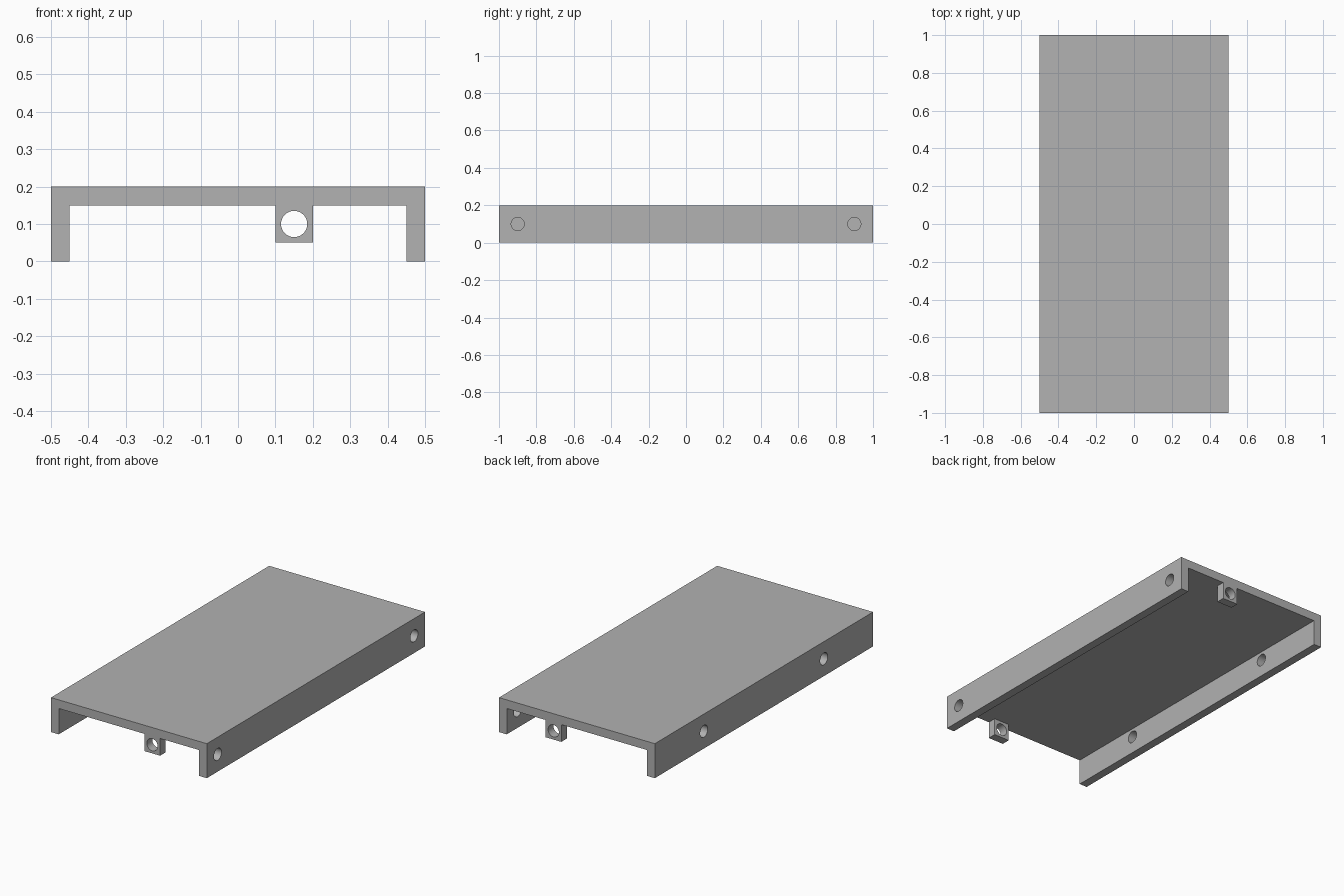
import bpy
import bmesh
import math
from mathutils import Matrix, Vector

cube = bpy.data.objects.get("Cube")
if cube:
    bpy.data.objects.remove(cube, do_unlink=True)

HALF_W, HALF_L, HEIGHT, WALL = 0.5, 1.0, 0.2, 0.05
TAB_X, TAB_W, HOLE_Z, HOLE_R = 0.15, 0.1, 0.1, 0.035

grey = bpy.data.materials.new("plain_grey")
grey.use_nodes = True
colour = (0.445, 0.445, 0.445, 1)
grey.diffuse_color = colour
grey.node_tree.nodes["Principled BSDF"].inputs["Base Color"].default_value = colour


def make_object(name, bm):
    bmesh.ops.recalc_face_normals(bm, faces=bm.faces)
    mesh = bpy.data.meshes.new(name)
    bm.to_mesh(mesh)
    bm.free()
    mesh.materials.append(grey)
    obj = bpy.data.objects.new(name, mesh)
    bpy.context.collection.objects.link(obj)
    return obj


def extrude_profile(name, points, y0, y1):
    """Extrude an (x, z) outline along y."""
    bm = bmesh.new()
    face = bm.faces.new([bm.verts.new((x, y0, z)) for x, z in points])
    moved = bmesh.ops.extrude_face_region(bm, geom=[face], use_keep_orig=True)["geom"]
    verts = [v for v in moved if isinstance(v, bmesh.types.BMVert)]
    bmesh.ops.translate(bm, verts=verts, vec=(0, y1 - y0, 0))
    return make_object(name, bm)


def drill(name, centre, axis):
    """Cylinder cutter along the given axis."""
    bm = bmesh.new()
    turn = Vector((0, 0, 1)).rotation_difference(Vector(axis)).to_matrix().to_4x4()
    bmesh.ops.create_cone(bm, cap_ends=True, segments=48, radius1=HOLE_R, radius2=HOLE_R,
                          depth=4 * WALL, matrix=Matrix.Translation(centre) @ turn)
    return make_object(name, bm)


def combine(target, helper, operation):
    helper.hide_render = True
    mod = target.modifiers.new(helper.name, "BOOLEAN")
    mod.operation, mod.solver, mod.object = operation, "EXACT", helper
    bpy.ops.object.modifier_apply(modifier=mod.name)
    bpy.data.objects.remove(helper, do_unlink=True)


# Channel: top plate with two side walls
inner, under = HALF_W - WALL, HEIGHT - WALL
right_half = [(inner, under), (inner, 0), (HALF_W, 0), (HALF_W, HEIGHT)]
outline = right_half + [(-x, z) for x, z in reversed(right_half)]
channel = extrude_profile("channel_cover", outline, -HALF_L, HALF_L)
bpy.ops.object.select_all(action="DESELECT")
bpy.context.view_layer.objects.active = channel
channel.select_set(True)

# Hanging tab at each end, flush with the plate edge
x0, x1 = TAB_X - TAB_W / 2, TAB_X + TAB_W / 2
tab = [(x0, WALL), (x1, WALL), (x1, under + WALL / 2), (x0, under + WALL / 2)]
for end in (-1, 1):
    y0, y1 = sorted((end * HALF_L, end * (HALF_L - WALL)))
    combine(channel, extrude_profile("end_tab", tab, y0, y1), "UNION")

# Holes: one through each tab, two through each wall
for end in (-1, 1):
    combine(channel, drill("tab_hole", (TAB_X, end * (HALF_L - WALL / 2), HOLE_Z), (0, 1, 0)),
            "DIFFERENCE")
    for side, y in ((1, 0.9), (-1, 0.55)):
        combine(channel, drill("wall_hole", (side * (HALF_W - WALL / 2), end * y, HOLE_Z), (1, 0, 0)),
                "DIFFERENCE")

bpy.ops.object.shade_smooth_by_angle(angle=math.radians(30))
